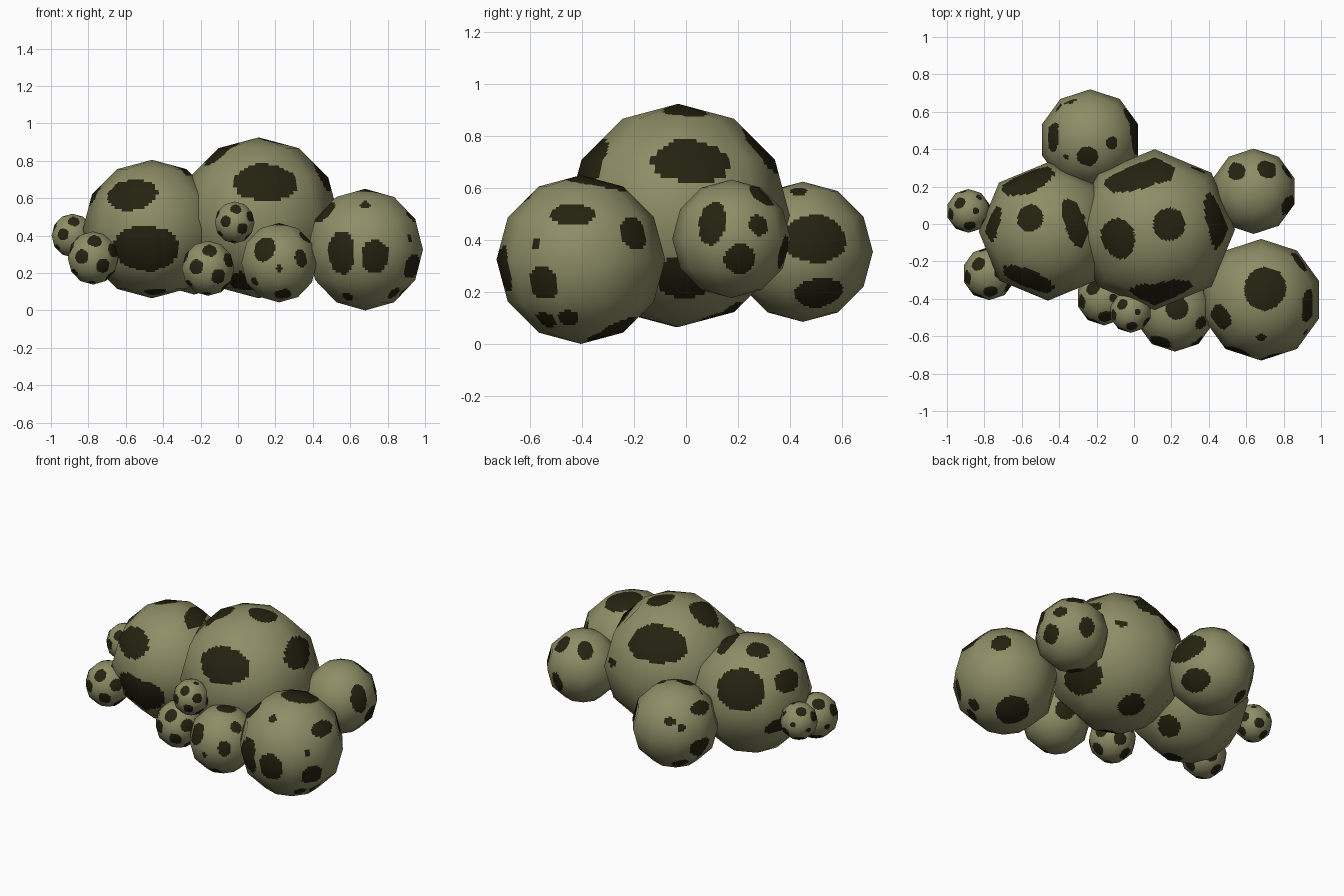
import bpy, bmesh, math
from mathutils import Vector

if "Cube" in bpy.data.objects:
    bpy.data.objects.remove(bpy.data.objects["Cube"])


def material(name, rgb):
    m = bpy.data.materials.new(name)
    m.diffuse_color = (*rgb, 1)
    m.use_nodes = True
    m.node_tree.nodes["Principled BSDF"].inputs["Base Color"].default_value = m.diffuse_color
    return m


OLIVE = material("olive", (0.27, 0.27, 0.135))
DARK = material("dark_spot", (0.018, 0.016, 0.005))


def direction(view, a, b):
    """Turn a spot position seen in one view into a direction on the ball."""
    d = math.sqrt(max(0.0, 1 - a * a - b * b))
    return Vector({"f": (a, -d, b), "k": (a, d, b), "r": (d, a, b),
                   "l": (-d, a, b), "t": (a, b, d), "b": (a, b, -d)}[view]).normalized()


def scattered(n, size):
    """Evenly scattered spots of alternating size."""
    out = []
    for i in range(n):
        z = 1 - (2 * i + 1) / n
        r = math.sqrt(1 - z * z)
        t = i * 2.39996
        s = size * (1.2 if i % 3 else 0.65)
        out.append((Vector((r * math.cos(t), r * math.sin(t), z)), s, s))
    return out


def ball(name, centre, radius, segments, spots):
    bm = bmesh.new()
    bmesh.ops.create_uvsphere(bm, u_segments=segments, v_segments=6, radius=radius)
    # fine flat grid on each facet so the spots have clean edges
    bmesh.ops.subdivide_edges(bm, edges=bm.edges[:], cuts=11, use_grid_fill=True)
    frames = []
    for d, w, h in spots:
        side = Vector((0, 0, 1)).cross(d)
        side = side.normalized() if side.length > 1e-4 else Vector((1, 0, 0))
        frames.append((d, side / w, d.cross(side) / h))
    for f in bm.faces:
        f.smooth = True
        p = f.calc_center_median().normalized()
        for d, u, v in frames:
            if p.dot(d) > 0 and p.dot(u) ** 2 + p.dot(v) ** 2 < 1:
                f.material_index = 1
                break
    me = bpy.data.meshes.new(name)
    bm.to_mesh(me)
    bm.free()
    me.materials.append(OLIVE)
    me.materials.append(DARK)
    # round shading over the coarse facets
    me.normals_split_custom_set_from_vertices([v.co.normalized() for v in me.vertices])
    ob = bpy.data.objects.new(name, me)
    ob.location = centre
    bpy.context.collection.objects.link(ob)


def seen(*rows):
    return [(direction(v, a, b), w, h) for v, a, b, w, h in rows]


# large balls with individually placed spots
ball("centre_ball", (0.11, -0.03, 0.495), 0.43, 8, seen(
    ("f", .10, .49, .43, .28), ("r", .13, .53, .38, .24), ("r", .11, -.6, .36, .25),
    ("t", -.49, -.12, .26, .26), ("t", .19, .07, .21, .21), ("t", -.2, .75, .47, .29),
    ("b", .06, .4, .2, .2), ("b", -.2, -.5, .17, .2), ("k", .57, .13, .1, .07)))

ball("left_ball", (-0.46, -0.04, 0.435), 0.37, 8, seen(
    ("f", -.32, .55, .4, .28), ("f", -.1, -.32, .52, .36), ("f", .05, -.94, .17, .17),
    ("t", .42, .13, .38, .18), ("t", -.27, .2, .2, .2), ("t", -.33, .83, .42, .38),
    ("l", .14, .5, .28, .2), ("l", .46, -.29, .22, .14), ("b", .6, .2, .2, .2)))

ball("back_ball", (-0.235, 0.45, 0.355), 0.27, 10, seen(
    ("t", -.05, -.34, .22, .2), ("t", .45, -.06, .13, .13), ("t", -.4, .8, .14, .1),
    ("t", -.77, .06, .3, .17), ("t", -.5, -.36, .06, .06), ("r", .2, .2, .5, .36),
    ("r", .25, -.64, .38, .28), ("l", .26, -.27, .3, .25), ("k", -.66, .3, .1, .1),
    ("b", -.48, .48, .2, .2)))

ball("right_front_ball", (0.68, -0.405, 0.325), 0.325, 10, seen(
    ("f", -.42, -.05, .24, .38), ("f", .18, -.12, .24, .3), ("t", .07, .2, .35, .38),
    ("t", -.7, -.3, .22, .22), ("t", 0, -.64, .09, .07), ("f", .5, -.75, .13, .13),
    ("f", -.3, -.8, .09, .09), ("r", -.1, .57, .27, .17), ("r", .67, .33, .2, .2),
    ("r", -.57, .2, .07, .07), ("r", -.48, -.3, .22, .21), ("r", -.16, -.72, .13, .13),
    ("b", .14, .4, .33, .33)))

ball("right_back_ball", (0.64, 0.175, 0.405), 0.228, 10, seen(
    ("t", -.43, .5, .22, .28), ("t", .33, .55, .25, .27), ("r", -.36, .29, .26, .4),
    ("r", .49, .25, .2, .19), ("r", .15, -.37, .28, .28), ("k", .23, -.23, .22, .3),
    ("b", -.3, -.2, .22, .22)))

ball("front_ball", (0.22, -0.47, 0.255), 0.212, 10, seen(
    ("f", -.4, .37, .3, .35), ("f", 0, -.15, .08, .1), ("f", .6, .12, .2, .25),
    ("f", .1, -.83, .22, .2), ("f", -.65, -.5, .13, .13), ("t", .05, .1, .3, .3),
    ("t", .68, -.3, .18, .18), ("k", .4, -.2, .3, .3)))

# small balls with evenly scattered spots
for name, centre, radius in (
        ("front_left_small_ball", (-0.16, -0.395, 0.225), 0.147),
        ("front_top_small_ball", (-0.018, -0.47, 0.47), 0.112),
        ("left_front_small_ball", (-0.775, -0.265, 0.28), 0.142),
        ("left_back_small_ball", (-0.885, 0.07, 0.40), 0.117)):
    ball(name, centre, radius, 10, scattered(16, 0.24))
